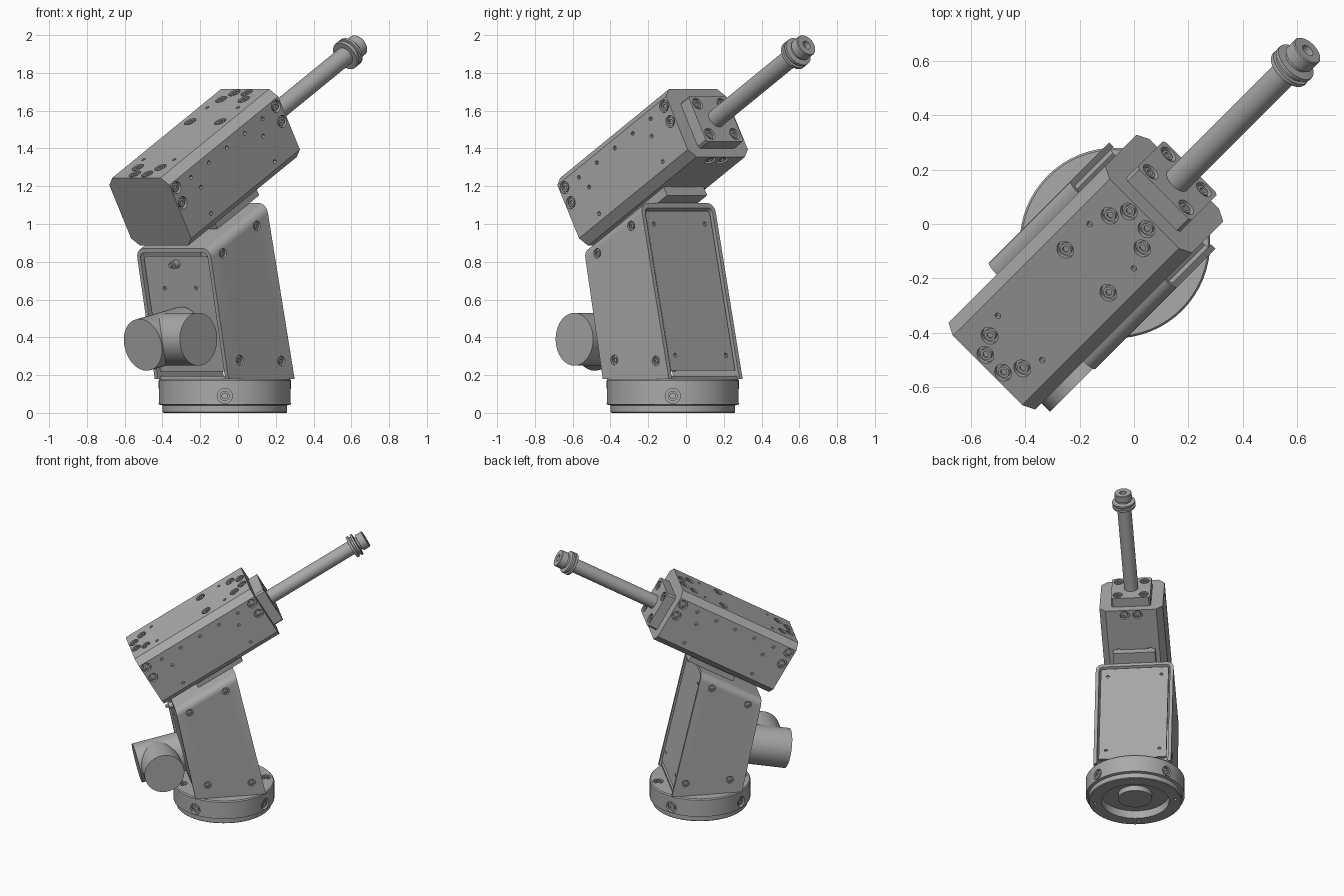
import bpy, bmesh, math
from mathutils import Matrix, Vector

if "Cube" in bpy.data.objects:
    bpy.data.objects.remove(bpy.data.objects["Cube"])

grey = bpy.data.materials.new("machined_grey")
grey.use_nodes = True
grey.diffuse_color = (0.4, 0.4, 0.4, 1)
grey.node_tree.nodes["Principled BSDF"].inputs["Base Color"].default_value = (0.4, 0.4, 0.4, 1)

# Frames: the machine is turned 45 degrees, the head is also pitched up 30
TURN = Matrix.Rotation(math.radians(45), 4, "Z")
HEAD = TURN @ Matrix.Translation((-0.25, 0, 1.30)) @ Matrix.Rotation(math.radians(-30), 4, "Y")
BASE = Matrix.Translation((-0.07, -0.07, 0)) @ TURN
built = []


def finish(name, bm, frame):
    bmesh.ops.recalc_face_normals(bm, faces=bm.faces)
    mesh = bpy.data.meshes.new(name)
    bm.to_mesh(mesh)
    bm.free()
    mesh.transform(frame)
    mesh.materials.append(grey)
    ob = bpy.data.objects.new(name, mesh)
    bpy.context.collection.objects.link(ob)
    built.append(ob)
    return ob


def along(pos, axis):
    return Matrix.Translation(pos) @ Vector(axis).to_track_quat("Z", "Y").to_matrix().to_4x4()


def add_cyl(bm, pos, axis, r, low, high, sides=24):
    m = along(pos, axis) @ Matrix.Translation((0, 0, (low + high) / 2))
    return bmesh.ops.create_cone(bm, cap_ends=True, segments=sides, radius1=r, radius2=r,
                                 depth=high - low, matrix=m)["verts"]


def cylinder(name, frame, a, b, r, sides=48):
    bm = bmesh.new()
    a, b = Vector(a), Vector(b)
    add_cyl(bm, a, b - a, r, 0, (b - a).length, sides)
    return finish(name, bm, frame)


def loft(name, frame, front, back):
    """Solid between two matching outlines."""
    bm = bmesh.new()
    f = [bm.verts.new(p) for p in front]
    b = [bm.verts.new(p) for p in back]
    bm.faces.new(f)
    bm.faces.new(b[::-1])
    for i in range(len(f)):
        j = (i + 1) % len(f)
        bm.faces.new((f[i], b[i], b[j], f[j]))
    return finish(name, bm, frame)


def block(name, frame, centre, size, bevel=0, axis=None):
    bm = bmesh.new()
    m = Matrix.Translation(centre) @ Matrix.Diagonal((*size, 1))
    bmesh.ops.create_cube(bm, size=1, matrix=m)
    if bevel:
        edges = [e for e in bm.edges if axis is None
                 or abs((e.verts[0].co - e.verts[1].co)[axis]) > 0.001]
        bmesh.ops.bevel(bm, geom=edges, offset=bevel, segments=1, affect="EDGES")
    return finish(name, bm, frame)


def lathe(name, frame, profile, steps=64):
    bm = bmesh.new()
    vs = [bm.verts.new((r, 0, z)) for r, z in profile]
    edges = [bm.edges.new(p) for p in zip(vs, vs[1:])]
    bmesh.ops.spin(bm, geom=vs + edges, cent=(0, 0, 0), axis=(0, 0, 1),
                   angle=2 * math.pi, steps=steps)
    bmesh.ops.remove_doubles(bm, verts=bm.verts, dist=0.0001)
    return finish(name, bm, frame)


def drill(ob, frame, holes, screw_name=None, depth=0.02):
    """Cut holes (position, outward axis, radius); wide ones get a socket screw."""
    cut, screws = bmesh.new(), bmesh.new()
    for pos, axis, r in holes:
        add_cyl(cut, pos, axis, r, -depth, 0.02, 24 if r > 0.015 else 12)
        if r > 0.015 and screw_name:
            out = Vector(axis).normalized()
            add_cyl(screws, pos, axis, r * 0.66, -depth - 0.002, -0.004, 20)
            screws.faces.ensure_lookup_table()
            top = screws.faces[-1]
            top = max(screws.faces[-22:], key=lambda q: (q.calc_center_median() - Vector(pos)).dot(out))
            bmesh.ops.inset_region(screws, faces=[top], thickness=r * 0.3)
            for v in bmesh.ops.extrude_discrete_faces(screws, faces=[top])["faces"][0].verts:
                v.co -= out * 0.008
    cutter = finish("cutter", cut, frame)
    built.remove(cutter)
    cutter.hide_render = True
    mod = ob.modifiers.new("holes", "BOOLEAN")
    mod.operation, mod.solver, mod.object = "DIFFERENCE", "EXACT", cutter
    bpy.context.view_layer.update()
    ob.data = bpy.data.meshes.new_from_object(ob.evaluated_get(bpy.context.evaluated_depsgraph_get()))
    ob.modifiers.clear()
    bpy.data.objects.remove(cutter)
    if screw_name:
        finish(screw_name, screws, frame)
    else:
        screws.free()


# Round base with a hollow underside and a central boss
base = lathe("base", BASE, [(0, 0.02), (0.12, 0.02), (0.12, 0.06), (0.24, 0.06), (0.24, 0), (0.325, 0),
                            (0.33, 0.005), (0.33, 0.04), (0.35, 0.045), (0.35, 0.172), (0.343, 0.18), (0, 0.18)])
holes = []
for k in range(4):
    q = math.radians(45 + 90 * k)
    d = Vector((math.cos(q), math.sin(q), 0))
    holes.append((d * 0.348 + Vector((0, 0, 0.09)), d, 0.04))
    d = Matrix.Rotation(math.radians(45), 3, "Z") @ d
    holes.append((d * 0.285, (0, 0, -1), 0.012))
holes += [((s * 0.295, 0, 0.18), (0, 0, 1), 0.036) for s in (-1, 1)]
drill(base, BASE, holes, "base_screws")

# Leaning column: bent sheet channel, open at the front and back
FRONT, BACK = Vector((-0.488, 0, 0.87)), Vector((-0.064, 0, 1.11))
FDOWN, BDOWN = Vector((0.204, 0, -1)), Vector((0.228, 0, -1))
FLOOR = 0.18


def arch(half, drop, radius):
    pts = [(half, None)]
    for k in range(7):
        q = math.pi / 2 * k / 6
        pts.append((half - radius + radius * math.cos(q), drop + radius - radius * math.sin(q)))
    return pts + [(-v, t) for v, t in pts[::-1]]


def arch_points(profile, top, down, floor, shift=0):
    return [top + down * (top.z - floor if t is None else t) + Vector((shift, v, 0)) for v, t in profile]


section = arch(0.276, 0, 0.05) + arch(0.252, 0.024, 0.028)[::-1]
shell = loft("column_shell", TURN, arch_points(section, FRONT, FDOWN, FLOOR),
             arch_points(section, BACK, BDOWN, FLOOR))
spots = [(-0.135, 0.99), (-0.389, 0.845), (-0.262, 0.28), (0.049, 0.275)]
drill(shell, TURN, [((u, s * 0.276, z), (0, s, 0), 0.026) for u, z in spots for s in (-1, 1)],
      "column_screws", 0.014)

# Closing panels set between the channel sides
panel = arch(0.24, 0.04, 0.02)
front_panel = loft("front_panel", TURN, arch_points(panel, FRONT, FDOWN, 0.22, 0.014),
                   arch_points(panel, FRONT, FDOWN, 0.22, 0.036))
back_panel = loft("back_panel", TURN, arch_points(panel, BACK, BDOWN, 0.225, -0.036),
                  arch_points(panel, BACK, BDOWN, 0.225, -0.01))


def on_face(top, down, z, v, shift):
    return top + down * (top.z - z) + Vector((shift, v, 0))


fout, bout = Vector((-1, 0, -0.204)), Vector((1, 0, 0.228))
drill(front_panel, TURN, [(on_face(FRONT, FDOWN, 0.66, s * 0.117, 0.014), fout, 0.011) for s in (-1, 1)], None, 0.012)
drill(back_panel, TURN, [(on_face(BACK, BDOWN, z, s * 0.19, -0.01), bout, 0.012)
                         for z in (0.305, 1.0) for s in (-1, 1)], None, 0.012)
plug = on_face(FRONT, FDOWN, 0.79, 0, 0.02)
cylinder("front_plug", TURN, plug, plug + fout * 0.04, 0.022, 20)
cylinder("front_plug_pin", TURN, plug, plug + fout * 0.06, 0.011, 12)
block("column_floor", TURN, (-0.1, 0, 0.188), (0.46, 0.51, 0.016))

# Elbow-shaped motor on the front panel
cylinder("motor_stub", TURN, (-0.712, 0, 0.36), (-0.40, 0, 0.425), 0.14)
cylinder("motor_side_barrel", TURN, (-0.566, 0, 0.39), (-0.566, -0.27, 0.39), 0.14)

# Head box, chamfered along its length, drilled on four sides
block("head_mount", HEAD, (-0.03, 0, -0.23), (0.36, 0.30, 0.055))
head = block("head_box", HEAD, (0, 0, 0), (0.94, 0.45, 0.415), 0.045, 0)
N, S, SMALL, BIG = 0.2075, 0.225, 0.011, 0.033
holes = []
for v in (-1, 1):
    for a in (-1, 1):
        up, down, side = (0, 0, 1), (0, 0, -1), (0, v, 0)
        holes += [((a * 0.36, v * 0.085, N), up, BIG), ((a * 0.43, v * 0.046, N), up, BIG),
                  ((a * 0.275, v * 0.115, N), up, SMALL), ((a * 0.43, v * 0.046, -N), down, BIG)]
        holes += [((a * 0.43, v * S, n), side, BIG) for n in (0.125, 0.032)]
        holes += [((a * x, v * S, n), side, SMALL)
                  for x, n in ((0.155, 0.118), (0.31, 0.118), (0.27, 0.035), (0.275, -0.124))]
    holes += [((0.125, v * 0.112, N), up, BIG), ((0.125, v * 0.112, -N), down, BIG),
              ((0, v * S, 0.118), side, SMALL)]
drill(head, HEAD, holes, "head_screws")

# Square flange holding the rod
ROD = -0.015
flange = block("rod_flange", HEAD, (0.5, 0, ROD), (0.08, 0.28, 0.28), 0.012, 0)
drill(flange, HEAD, [((0.54, v * 0.092, ROD + n * 0.092), (1, 0, 0), 0.034)
                     for v in (-1, 1) for n in (-1, 1)], "flange_screws")

# Rod with a grooved collar and a hollow tip, turned as one piece
lathe("rod", HEAD @ along((0, 0, ROD), (1, 0, 0)),
      [(0, 0.53), (0.05, 0.53), (0.05, 1.205), (0.08, 1.205), (0.082, 1.208), (0.082, 1.222), (0.07, 1.224),
       (0.07, 1.236), (0.082, 1.238), (0.082, 1.252), (0.05, 1.255), (0.05, 1.268), (0.061, 1.27),
       (0.061, 1.318), (0.058, 1.322), (0.024, 1.322), (0.024, 1.29), (0, 1.29)], 40)

# Smooth the round surfaces, keep the machined edges crisp
bpy.ops.object.select_all(action="DESELECT")
for ob in built:
    ob.select_set(True)
bpy.context.view_layer.objects.active = built[0]
bpy.ops.object.shade_smooth_by_angle(angle=math.radians(30))
